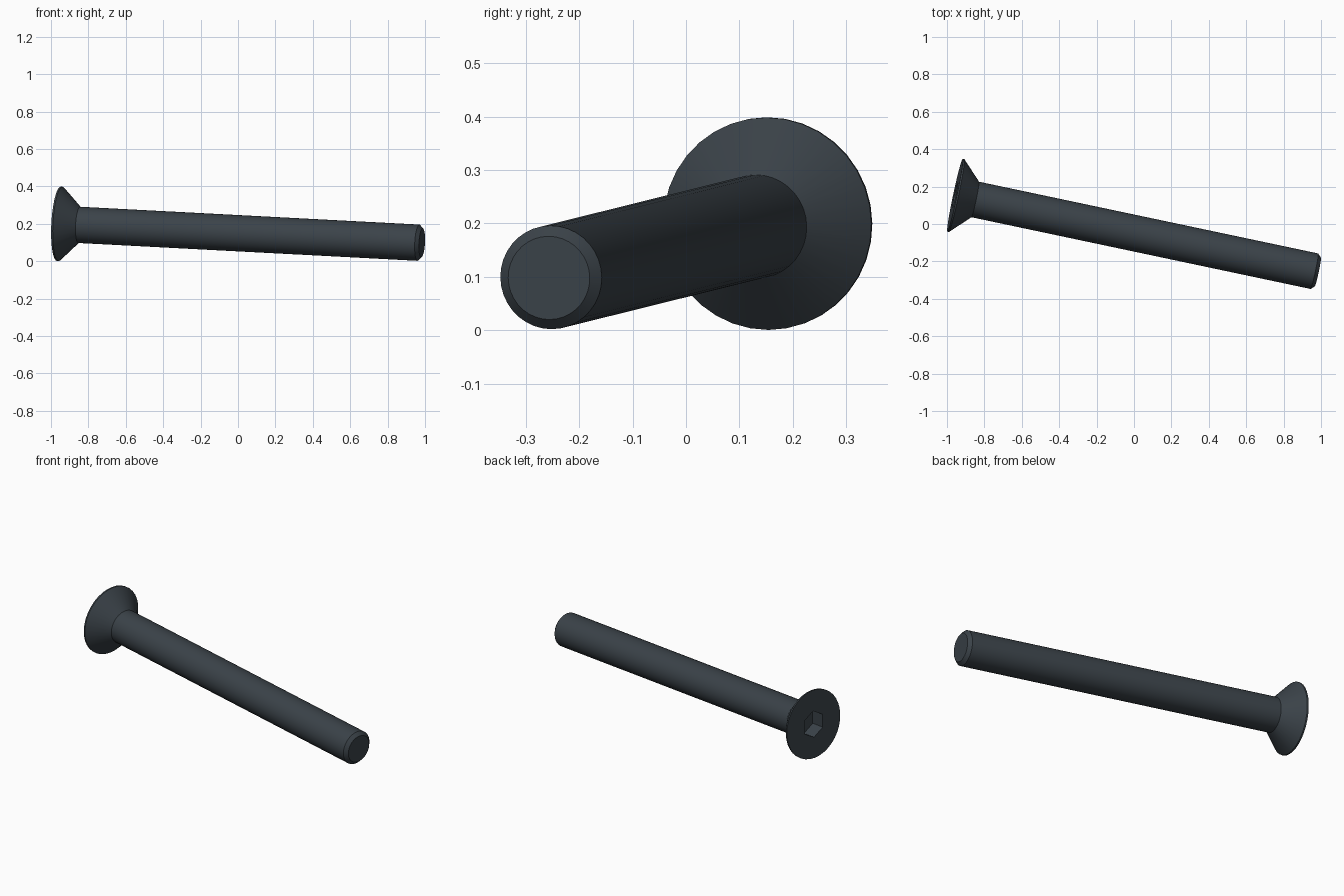
import bpy, bmesh, math
from mathutils import Matrix, Vector

cube = bpy.data.objects.get("Cube")
if cube:
    bpy.data.objects.remove(cube, do_unlink=True)

SEGMENTS = 36
HEAD_CENTRE = Vector((-0.957, 0.154, 0.2))
AXIS = Vector((1, -0.2115, -0.0525)).normalized()
LENGTH = 1.986

# Dark steel material
steel = bpy.data.materials.new("dark steel")
steel.use_nodes = True
colour = (0.043, 0.055, 0.066, 1)
steel.diffuse_color = colour
steel.node_tree.nodes["Principled BSDF"].inputs["Base Color"].default_value = colour

bm = bmesh.new()


def ring(radius, z, sides):
    return [bm.verts.new((radius * math.cos(math.tau * i / sides),
                          radius * math.sin(math.tau * i / sides), z))
            for i in range(sides)]


def skin(a, b):
    n = len(a)
    for i in range(n):
        j = (i + 1) % n
        bm.faces.new((a[i], a[j], b[j], b[i]))


def loop_edges(loop):
    return [bm.edges.get((v, loop[i - 1])) for i, v in enumerate(loop)]


# Head lip, countersunk cone, shank and chamfered tip
profile = [(0.199, 0), (0.199, 0.009), (0.097, 0.111),
           (0.097, LENGTH - 0.019), (0.078, LENGTH)]
rings = [ring(r, z, SEGMENTS) for r, z in profile]
for a, b in zip(rings, rings[1:]):
    skin(a, b)
bm.faces.new(rings[-1])

# Hexagonal socket
rim = ring(0.077, 0, 6)
floor = ring(0.077, 0.08, 6)
skin(rim, floor)
bm.faces.new(floor)

# Flat head face around the socket
bmesh.ops.triangle_fill(bm, use_beauty=True, normal=(0, 0, -1),
                        edges=loop_edges(rings[0]) + loop_edges(rim))
bmesh.ops.recalc_face_normals(bm, faces=bm.faces[:])

# Lay the screw along its axis, one socket corner upward
up = (Vector((0, 0, 1)) - AXIS * AXIS.z).normalized()
side = AXIS.cross(up)
frame = Matrix((up, side, AXIS)).transposed().to_4x4()
bm.transform(Matrix.Translation(HEAD_CENTRE) @ frame)

mesh = bpy.data.meshes.new("countersunk_screw")
bm.to_mesh(mesh)
bm.free()
mesh.materials.append(steel)
screw = bpy.data.objects.new("countersunk_screw", mesh)
bpy.context.collection.objects.link(screw)

bpy.ops.object.select_all(action='DESELECT')
screw.select_set(True)
bpy.context.view_layer.objects.active = screw
bpy.ops.object.shade_smooth_by_angle(angle=math.radians(30))
